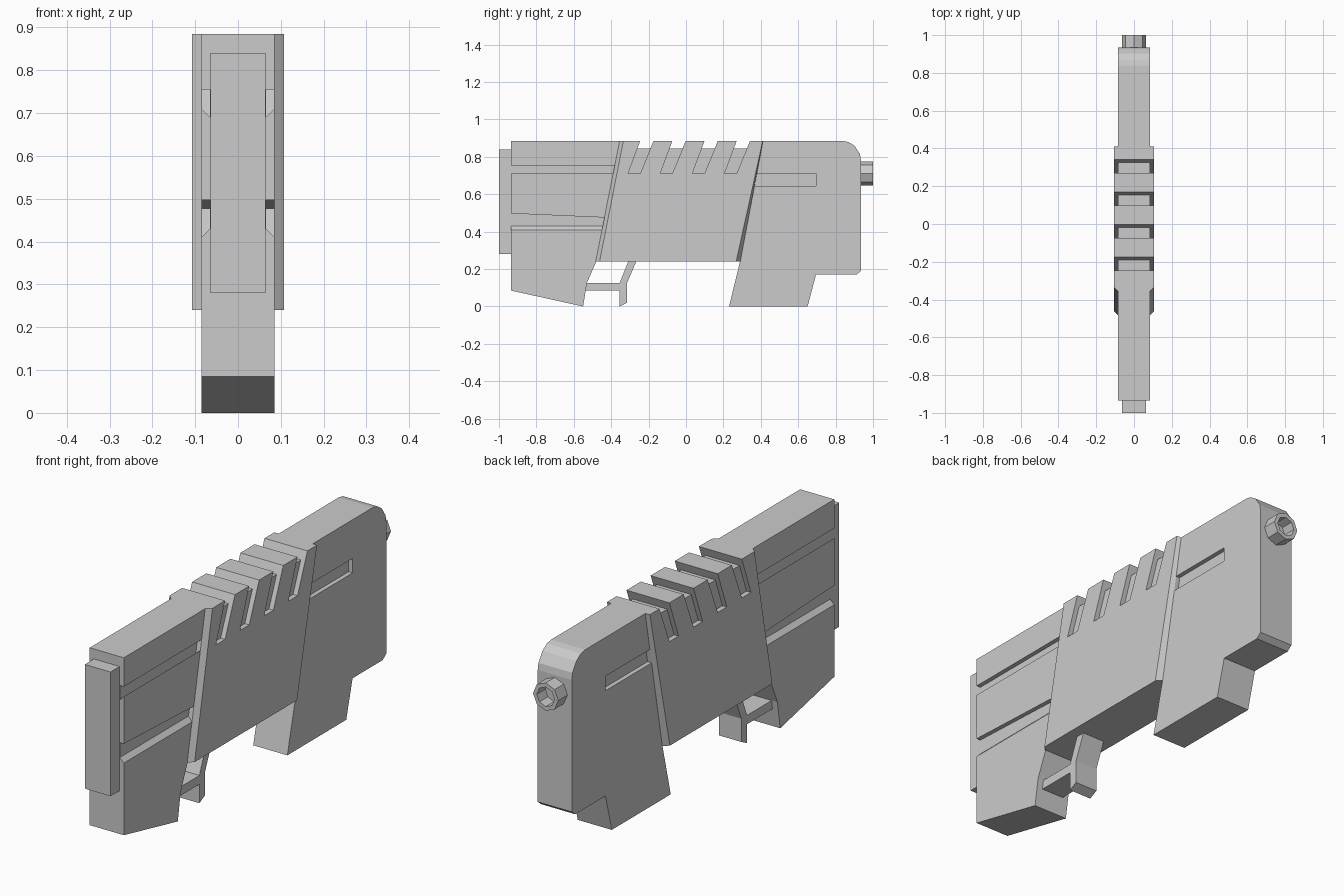
import bpy, bmesh, math

if "Cube" in bpy.data.objects:
    bpy.data.objects.remove(bpy.data.objects["Cube"])

BODY, SLAB, FLOOR = 0.085, 0.107, 0.065   # half-widths


def loft(name, sections):
    """Solid through matching (y, z) profiles placed at given x positions."""
    bm = bmesh.new()
    rings = [[bm.verts.new((x, y, z)) for y, z in prof] for x, prof in sections]
    n = len(rings[0])
    for a, b in zip(rings, rings[1:]):
        for i in range(n):
            j = (i + 1) % n
            bm.faces.new((a[i], a[j], b[j], b[i]))
    bm.faces.new(rings[0][::-1])
    bm.faces.new(rings[-1])
    bmesh.ops.recalc_face_normals(bm, faces=bm.faces)
    me = bpy.data.meshes.new(name)
    bm.to_mesh(me)
    bm.free()
    ob = bpy.data.objects.new(name, me)
    bpy.context.collection.objects.link(ob)
    return ob


def plate(name, profile, half):
    return loft(name, [(-half, profile), (half, profile)])


def cut(target, cutter):
    mod = target.modifiers.new("cut", "BOOLEAN")
    mod.operation, mod.solver, mod.object = "DIFFERENCE", "EXACT", cutter
    bpy.context.view_layer.objects.active = target
    bpy.ops.object.modifier_apply(modifier=mod.name)
    bpy.data.objects.remove(cutter)


# Main body silhouette, lowered where the ribbed cover sits
body = plate("main_body", [
    (-0.935, 0.085), (-0.55, 0), (-0.53, 0.125), (-0.478, 0.245),
    (0.29, 0.245), (0.23, 0), (0.65, 0), (0.695, 0.17), (0.91, 0.17),
    (0.935, 0.19), (0.935, 0.785), (0.93, 0.815), (0.902, 0.858),
    (0.87, 0.879), (0.84, 0.885), (0.4, 0.885), (0.4, 0.845),
    (-0.34, 0.845), (-0.34, 0.885), (-0.935, 0.885)], BODY)

# Side grooves: (inner profile, outer profile), cut on both sides
grooves = [
    ([(-1, 0.69), (-0.36, 0.69), (-0.36, 0.755), (-1, 0.755)],
     [(-1, 0.71), (-0.36, 0.71), (-0.36, 0.755), (-1, 0.755)]),
    ([(-1, 0.43), (-0.42, 0.43), (-0.42, 0.475), (-1, 0.5)],
     [(-1, 0.41), (-0.42, 0.41), (-0.42, 0.475), (-1, 0.5)]),
    ([(0.35, 0.645), (0.695, 0.645), (0.695, 0.71), (0.35, 0.71)],) * 2,
]
for side in (-1, 1):
    for inner, outer in grooves:
        cut(body, loft("groove_cutter", [(side * FLOOR, inner),
                                         (side * BODY, outer),
                                         (side * 0.12, outer)]))

# Ribbed cover with chamfered front and rear edges
base = [(-0.483, 0.24), (0.29, 0.24), (0.412, 0.885), (-0.355, 0.885)]
face = [(-0.462, 0.24), (0.268, 0.24), (0.41, 0.885), (-0.335, 0.885)]
cover = loft("ribbed_cover", [(-SLAB, face), (-BODY, base), (BODY, base), (SLAB, face)])
for i in range(4):
    y = -0.31 + 0.172 * i
    cut(cover, plate("slot_cutter", [(y, 0.71), (y + 0.065, 0.71),
                                     (y + 0.15, 0.92), (y + 0.078, 0.92)], 0.2))

# Front plate
plate("front_plate", [(-1, 0.28), (-0.92, 0.28), (-0.92, 0.84), (-1, 0.84)], 0.064)

# Trigger with bar to the grip
plate("trigger", [(-0.54, 0.125), (-0.355, 0.125), (-0.305, 0.25), (-0.262, 0.25),
                  (-0.315, 0.125), (-0.315, 0.02), (-0.355, 0), (-0.355, 0.085),
                  (-0.54, 0.085)], 0.056)

# Octagonal hollow nozzle at the rear
bm = bmesh.new()
rings = []
for r, y in ((0.063, 0.93), (0.063, 1.0), (0.044, 1.0), (0.044, 0.94)):
    rings.append([bm.verts.new((r * math.sin(k * math.pi / 4), y,
                                0.711 + r * math.cos(k * math.pi / 4))) for k in range(8)])
for a, b in zip(rings, rings[1:]):
    for k in range(8):
        bm.faces.new((a[k], a[(k + 1) % 8], b[(k + 1) % 8], b[k]))
bm.faces.new(rings[0])
bm.faces.new(rings[-1])
bmesh.ops.recalc_face_normals(bm, faces=bm.faces)
me = bpy.data.meshes.new("nozzle")
bm.to_mesh(me)
bm.free()
bpy.context.collection.objects.link(bpy.data.objects.new("nozzle", me))
